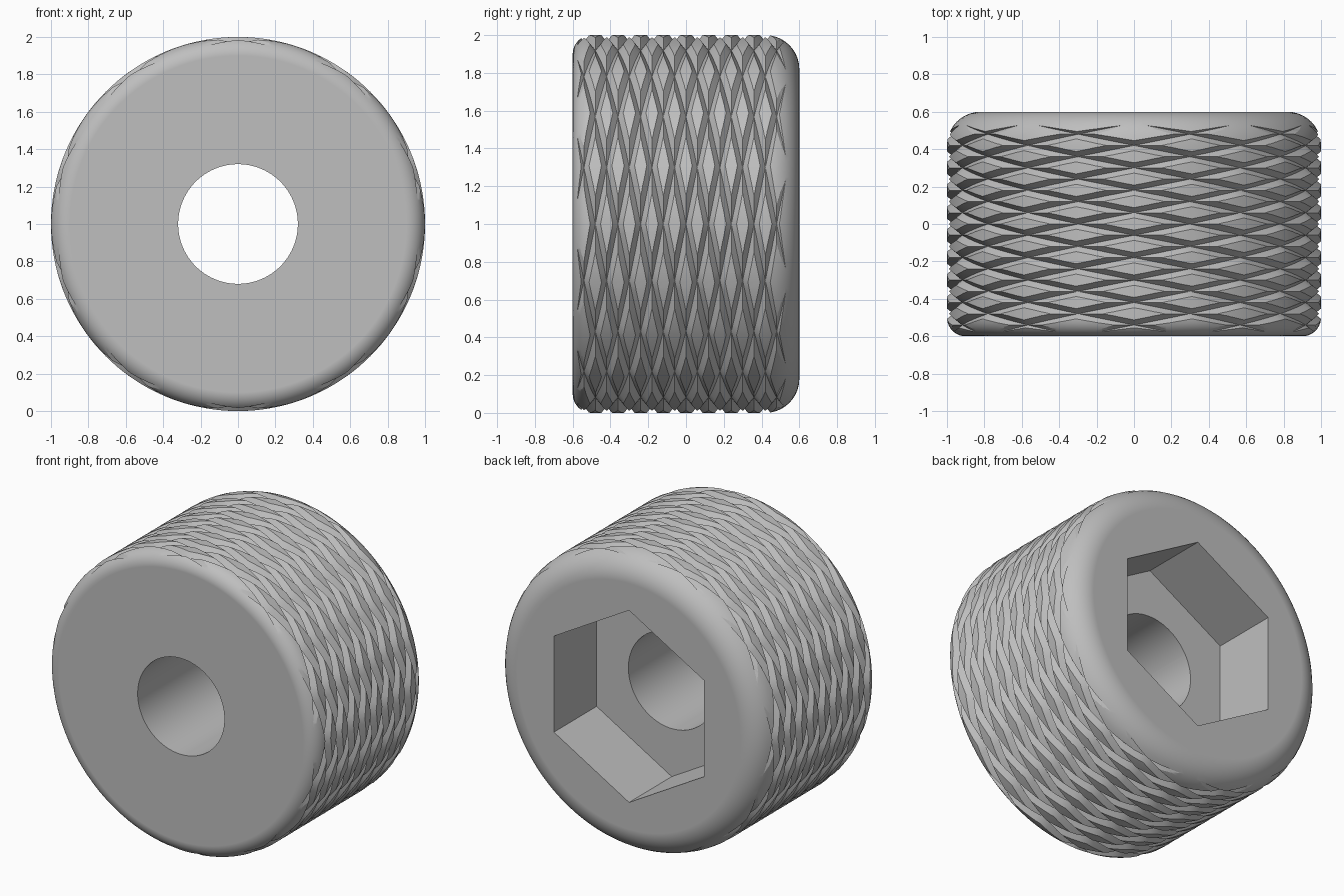
import bpy, bmesh
from math import sin, cos, pi
from mathutils import Vector

R, HALF = 1.0, 0.6                    # outer radius, half length
FRONT_FILLET, BACK_FILLET = 0.1, 0.18
PITCH, STARTS = 0.12, 10              # knurl spacing along the axis, helices each way
DEPTH, HALF_WIDTH = 0.035, 0.23       # groove depth, half width as a share of the pitch
STEPS = 6                             # lattice steps per knurl

cube = bpy.data.objects.get("Cube")
if cube:
    bpy.data.objects.remove(cube, do_unlink=True)

metal = bpy.data.materials.new("grey metal")
metal.use_nodes = True
metal.diffuse_color = (0.52, 0.52, 0.52, 1)
metal.node_tree.nodes["Principled BSDF"].inputs["Base Color"].default_value = metal.diffuse_color


def finish(bm, name):
    bmesh.ops.recalc_face_normals(bm, faces=bm.faces)
    mesh = bpy.data.meshes.new(name)
    bm.to_mesh(mesh)
    bm.free()
    mesh.materials.append(metal)
    obj = bpy.data.objects.new(name, mesh)
    obj.location.z = R
    bpy.context.collection.objects.link(obj)
    return obj


def around(r, angle, y):
    return Vector((r * cos(angle), y, r * sin(angle)))


def prism(name, sides, r, y0, y1):
    """Solid prism along y with a corner pointing up."""
    bm = bmesh.new()
    ends = [[bm.verts.new(around(r, pi / 2 + 2 * pi * k / sides, y)) for k in range(sides)]
            for y in (y0, y1)]
    for ring in ends:
        bm.faces.new(ring)
    for k in range(sides):
        n = (k + 1) % sides
        bm.faces.new((ends[0][k], ends[0][n], ends[1][n], ends[1][k]))
    return finish(bm, name)


def rounded_body():
    """Lathed solid with a rounded rim at each end."""
    bm = bmesh.new()
    points = [(0, -HALF)]
    arc = [k * pi / 20 for k in range(11)]
    f, b = FRONT_FILLET, BACK_FILLET
    points += [(R - f + f * sin(a), -HALF + f - f * cos(a)) for a in arc]
    points += [(R - b + b * cos(a), HALF - b + b * sin(a)) for a in arc]
    points.append((0, HALF))
    verts = [bm.verts.new((0, y, r)) for r, y in points]
    edges = [bm.edges.new(pair) for pair in zip(verts, verts[1:])]
    bmesh.ops.spin(bm, geom=verts + edges, cent=(0, 0, 0), axis=(0, 1, 0),
                   angle=2 * pi, steps=144, use_merge=False)
    bmesh.ops.remove_doubles(bm, verts=bm.verts, dist=1e-5)
    # one clean disc for each end
    for y in (-HALF, HALF):
        disc = [v for v in bm.verts if abs(v.co.y - y) < 1e-5 and v.co.xz.length < 1e-4]
        bmesh.ops.dissolve_verts(bm, verts=disc)
    return finish(bm, "knurled_knob")


def knurl_shell():
    """Crossed helical V grooves on a lattice that follows both helices."""
    bm = bmesh.new()
    turn = STARTS * STEPS
    verts = {}

    def groove(k):
        share = (k % STEPS) / STEPS
        return min(share, 1 - share)

    def vert(i, j):
        wrap = i // turn
        i, j = i - wrap * turn, j + wrap * turn
        if (i, j) not in verts:
            r = R - DEPTH + DEPTH * min(groove(i), groove(j)) / HALF_WIDTH
            y = PITCH * (i + j) / (2 * STEPS)
            verts[i, j] = bm.verts.new(around(r, pi * (i - j) / turn, y))
        return verts[i, j]

    reach = 70
    half = STEPS // 2
    for i in range(turn):
        for j in range(-reach - i, reach - i):
            a, b, c, d = vert(i, j), vert(i + 1, j), vert(i + 1, j + 1), vert(i, j + 1)
            # split each cell along the crease between the two grooves
            same_side = (i % STEPS < half) == (j % STEPS < half)
            for tri in ((a, b, c), (a, c, d)) if same_side else ((a, b, d), (b, c, d)):
                bm.faces.new(tri)
    # close both ends with a fan
    tips = {s: bm.verts.new((0, s, 0)) for s in (-1, 1)}
    for e in [e for e in bm.edges if e.is_boundary]:
        tip = tips[1 if e.verts[0].co.y > 0 else -1]
        bm.faces.new((e.verts[0], e.verts[1], tip))
    return finish(bm, "knurl_shell")


knob = rounded_body()
cutters = [
    (knurl_shell(), 'INTERSECT'),
    (prism("hex_socket", 6, 0.64, HALF - 0.45, HALF + 0.3), 'DIFFERENCE'),
    (prism("bore", 96, 0.32, -HALF - 0.3, HALF + 0.2), 'DIFFERENCE'),
]

bpy.context.view_layer.objects.active = knob
for obj in bpy.context.selected_objects:
    obj.select_set(False)
knob.select_set(True)
for cutter, operation in cutters:
    cutter.hide_render = True
    mod = knob.modifiers.new(cutter.name, 'BOOLEAN')
    mod.object, mod.operation, mod.solver = cutter, operation, 'EXACT'
    bpy.ops.object.modifier_apply(modifier=mod.name)
    bpy.data.objects.remove(cutter, do_unlink=True)

# smooth rims and bore, crisp grooves, flat ends
bpy.ops.object.shade_smooth_by_angle(angle=pi / 9)
weighted = knob.modifiers.new("flat_ends", 'WEIGHTED_NORMAL')
weighted.keep_sharp = True
